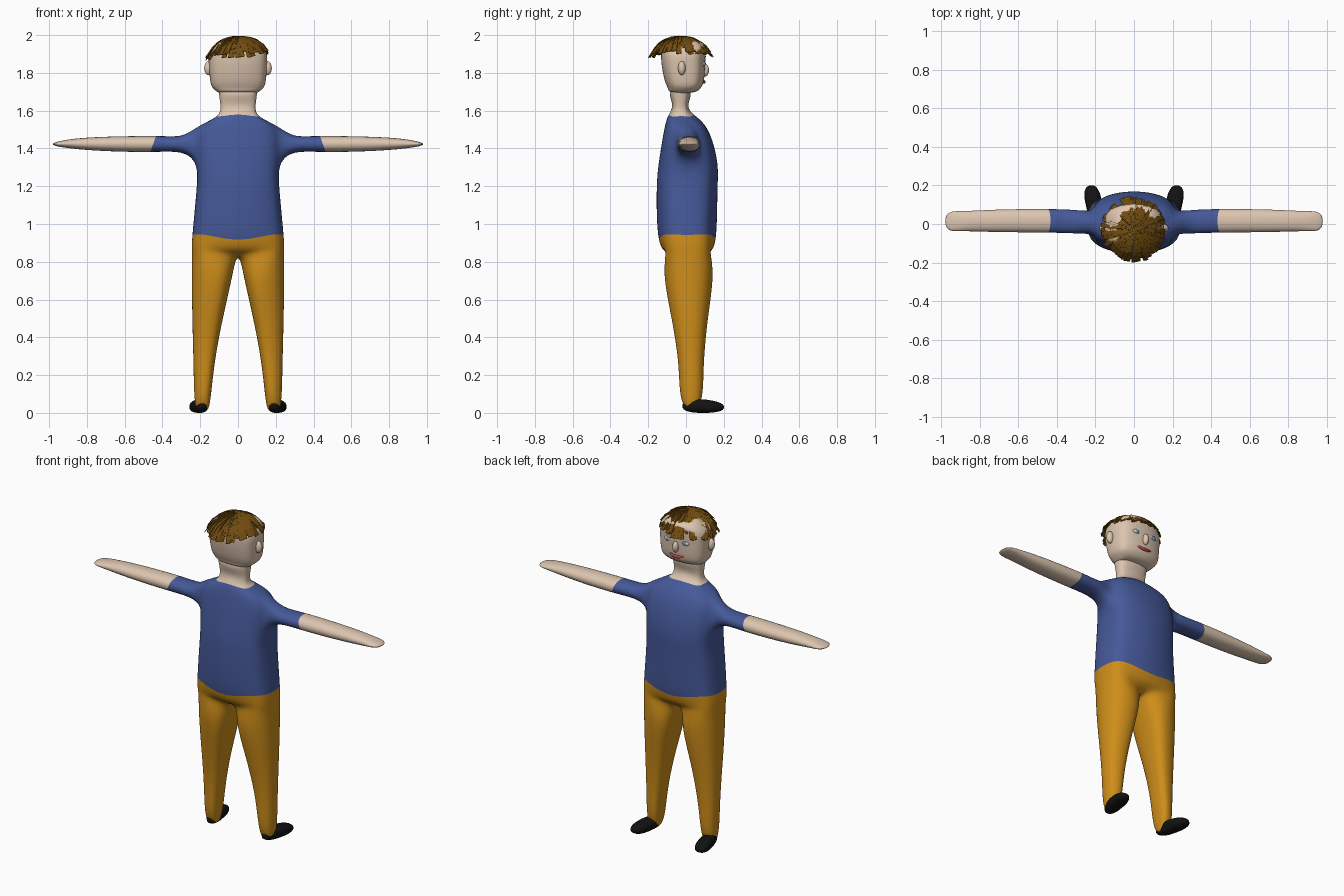
import bpy, bmesh, math, random
from mathutils import Vector, Matrix

if "Cube" in bpy.data.objects:
    bpy.data.objects.remove(bpy.data.objects["Cube"])

random.seed(4)


def material(name, r, g, b):
    m = bpy.data.materials.new(name)
    m.diffuse_color = (r, g, b, 1)
    m.use_nodes = True
    m.node_tree.nodes["Principled BSDF"].inputs["Base Color"].default_value = m.diffuse_color
    return m


SKIN = material("skin", 0.72, 0.56, 0.43)
SHIRT = material("shirt", 0.06, 0.10, 0.32)
PANTS = material("pants", 0.62, 0.27, 0.01)
SHOE = material("shoe", 0.006, 0.006, 0.006)
HAIR = material("hair", 0.16, 0.07, 0.005)
WHITE = material("eye_white", 0.8, 0.8, 0.8)
BLUE = material("iris", 0.1, 0.3, 0.5)
RED = material("lips", 0.5, 0.06, 0.06)


def spow(v, p):
    return math.copysign(abs(v) ** p, v)


def half_ring(bm, z, w, yb, yf, dip=0.0, squeeze=1.0):
    """Right half of a rounded cross-section, back centre to front centre."""
    c, h, ring = (yb + yf) / 2, (yf - yb) / 2, []
    for i, a in enumerate((-90, -52, -18, 18, 52, 90)):
        t, mid = math.radians(a), i in (0, 5)
        x = 0 if mid else w / 0.97 * spow(math.cos(t), 0.8)
        y = c + h * spow(math.sin(t), 0.8) * (squeeze if mid else 1)
        ring.append(bm.verts.new((x, y, z - (dip if mid else 0))))
    return ring


def bridge(bm, a, b, mat, closed=False, skip=()):
    n = len(a)
    for i in range(n if closed else n - 1):
        if i not in skip:
            j = (i + 1) % n
            bm.faces.new((a[i], a[j], b[j], b[i])).material_index = mat


def cap(bm, r, mat):
    for q in ((0, 1, 4, 5), (1, 2, 3, 4)):
        bm.faces.new([r[k] for k in q]).material_index = mat


def finish(bm, name, mats, smooth=True):
    bmesh.ops.recalc_face_normals(bm, faces=bm.faces)
    me = bpy.data.meshes.new(name)
    bm.to_mesh(me)
    bm.free()
    for m in mats:
        me.materials.append(m)
    for p in me.polygons:
        p.use_smooth = smooth
    ob = bpy.data.objects.new(name, me)
    bpy.context.collection.objects.link(ob)
    return ob


def mirrored_subsurf(bm, name, mats):
    """Mirror the half cage, subdivide, and fit so the surface passes through the points."""
    bmesh.ops.mirror(bm, geom=bm.verts[:] + bm.edges[:] + bm.faces[:],
                     matrix=Matrix.Identity(4), axis='X', merge_dist=0.0005)
    bmesh.ops.remove_doubles(bm, verts=bm.verts, dist=0.0005)
    ob = finish(bm, name, mats)
    s = ob.modifiers.new("subdivision", 'SUBSURF')
    s.levels = s.render_levels = 3
    goal = [v.co.copy() for v in ob.data.vertices]
    for _ in range(4):
        bpy.context.view_layer.update()
        ev = ob.evaluated_get(bpy.context.evaluated_depsgraph_get())
        now = [ev.data.vertices[i].co.copy() for i in range(len(goal))]
        for v, g, n in zip(ob.data.vertices, goal, now):
            v.co += (g - n) * 0.8
        ob.data.update()
    return ob


# Body: torso, neck, arms and legs as one cage
bm = bmesh.new()
rings = [half_ring(bm, 0.85, 0.236, -0.132, 0.154, 0.015, 0.6),
         half_ring(bm, 0.94, 0.236, -0.145, 0.158, 0.03),
         half_ring(bm, 1.17, 0.216, -0.155, 0.166),
         half_ring(bm, 1.33, 0.22, -0.143, 0.165),
         half_ring(bm, 1.50, 0.21, -0.115, 0.115),
         half_ring(bm, 1.57, 0.11, -0.092, 0.042, -0.01),
         half_ring(bm, 1.635, 0.092, -0.072, 0.012),
         half_ring(bm, 1.71, 0.10, -0.08, 0.02)]
for k, mat in enumerate((1, 0, 0, 0, 0, 2, 2)):
    bridge(bm, rings[k], rings[k + 1], mat, skip=(2,) if k == 3 else ())
cap(bm, rings[-1], 2)

# Arm rings: x bottom, x top, z low, z high, y back, y front
lo, hi = rings[3], rings[4]
prev = [lo[2], lo[3], hi[3], hi[2]]
for k, (xb, xt, z0, z1, y0, y1) in enumerate((
        (0.30, 0.30, 1.383, 1.463, -0.042, 0.065),
        (0.46, 0.435, 1.385, 1.462, -0.037, 0.07),
        (0.70, 0.70, 1.39, 1.458, -0.035, 0.068),
        (0.88, 0.88, 1.402, 1.447, -0.03, 0.06),
        (0.965, 0.965, 1.415, 1.431, -0.025, 0.053))):
    cy, cz, hy, hz = (y0 + y1) / 2, (z0 + z1) / 2, (y1 - y0) * 0.42, (z1 - z0) * 0.41
    ring = [bm.verts.new(p) for p in ((xb, cy - hy, cz - hz), (xb, cy + hy, cz - hz),
                                      (xt, cy + hy, cz + hz), (xt, cy - hy, cz + hz))]
    bridge(bm, prev, ring, 0 if k < 2 else 2, closed=True)
    prev = ring
bm.faces.new(prev).material_index = 2

# Leg rings: z, inner x, outer x, back y, front y
prev = rings[0]
for z, xi, xo, yb, yf in ((0.72, 0.035, 0.236, -0.112, 0.14), (0.5, 0.082, 0.234, -0.075, 0.115),
                          (0.25, 0.127, 0.23, -0.038, 0.092), (0.05, 0.15, 0.224, -0.018, 0.075)):
    cx, rx, cy, ry = (xi + xo) / 2, (xo - xi) / 2, (yb + yf) / 2, (yf - yb) / 2
    ring = [bm.verts.new((cx + rx * 1.03 * spow(math.cos(math.radians(a)), 0.75),
                          cy + ry * spow(math.sin(math.radians(a)), 0.75), z))
            for a in (-148, -92, -28, 28, 92, 148)]
    bridge(bm, prev, ring, 1, closed=True)
    prev = ring
cap(bm, prev, 1)
mirrored_subsurf(bm, "body", (SHIRT, PANTS, SKIN))

# Head
bm = bmesh.new()
rings = [half_ring(bm, *p) for p in (
    (1.695, 0.10, -0.072, 0.03), (1.718, 0.128, -0.095, 0.075), (1.76, 0.144, -0.113, 0.095),
    (1.85, 0.15, -0.13, 0.102), (1.92, 0.142, -0.13, 0.103), (1.967, 0.095, -0.095, 0.07))]
cap(bm, rings[0], 0)
for a, b in zip(rings, rings[1:]):
    bridge(bm, a, b, 0)
cap(bm, rings[-1], 0)
mirrored_subsurf(bm, "head", (SKIN,))


def ellipsoid(name, loc, size, mat):
    bm = bmesh.new()
    bmesh.ops.create_uvsphere(bm, u_segments=20, v_segments=12, radius=1)
    bmesh.ops.scale(bm, vec=size, verts=bm.verts)
    bmesh.ops.translate(bm, vec=loc, verts=bm.verts)
    return finish(bm, name, (mat,))


# Face
ellipsoid("nose", (0, 0.1, 1.815), (0.018, 0.022, 0.034), SKIN)
for s in (-1, 1):
    ellipsoid("ear", (s * 0.156, -0.022, 1.825), (0.023, 0.02, 0.037), SKIN)
    ellipsoid("eye", (s * 0.058, 0.091, 1.848), (0.026, 0.011, 0.014), WHITE)
    ellipsoid("iris", (s * 0.058, 0.098, 1.848), (0.011, 0.007, 0.011), BLUE)
cu = bpy.data.curves.new("mouth", 'CURVE')
cu.dimensions, cu.bevel_depth, cu.bevel_resolution = '3D', 0.008, 2
sp = cu.splines.new('POLY')
sp.points.add(8)
for i, p in enumerate(sp.points):
    t = i / 4 - 1
    p.co = (0.06 * t, 0.095 - 0.014 * t * t, 1.752 + 0.016 * t * t, 1)
    p.radius = 1.1 - 0.7 * t * t
cu.materials.append(RED)
bpy.context.collection.objects.link(bpy.data.objects.new("mouth", cu))

# Shoes: flattened rounded blobs, toes turned slightly out
for s in (-1, 1):
    bm = bmesh.new()
    bmesh.ops.create_uvsphere(bm, u_segments=28, v_segments=16, radius=1)
    for v in bm.verts:
        x, y, z = (spow(c, 0.8) for c in v.co)
        width = 0.042 + 0.006 * y
        height = 0.036 - 0.006 * max(y, 0)
        v.co = (width * x, 0.112 * y + 0.092, height * (1 + z))
    bmesh.ops.rotate(bm, cent=(0, 0.03, 0), matrix=Matrix.Rotation(-s * 0.2, 3, 'Z'), verts=bm.verts)
    bmesh.ops.translate(bm, vec=(s * 0.193, 0, 0), verts=bm.verts)
    finish(bm, "shoe", (SHOE,))

# Hair: flat strands fanning from the crown, in two layers
bm = bmesh.new()
for i in range(170):
    a = i * 2.39996 + random.uniform(-0.1, 0.1)
    d = Vector((math.cos(a), math.sin(a), 0))
    side = Vector((-d.y, d.x, 0))
    reach = random.uniform(0.125, 0.172) * (1 - 0.06 * d.x)
    start = random.uniform(0.0, 0.06)
    drop = random.uniform(0.9, 1.1) * (0.9 if d.x > 0.6 else 1)
    lift, w = random.uniform(-0.007, 0.0), random.uniform(0.010, 0.017)
    swirl = random.uniform(-0.2, 0.2)
    prev = None
    for k in range(5):
        r = start + (reach - start) * k / 4
        z = 1.993 + lift - drop * 0.085 * (r / 0.165) ** 2.4 - (0.012 if k == 4 else 0)
        c = Vector((0.005, -0.028, z)) + d * r + side * swirl * r * k / 4
        hw = w * (0.6 + 0.1 * k)
        row = [bm.verts.new(c - side * hw), bm.verts.new(c + side * hw + Vector((0, 0, 0.004)))]
        if prev:
            bm.faces.new((prev[0], row[0], row[1], prev[1]))
        prev = row
hair = finish(bm, "hair", (HAIR,), smooth=False)
sol = hair.modifiers.new("thickness", 'SOLIDIFY')
sol.thickness = 0.003
